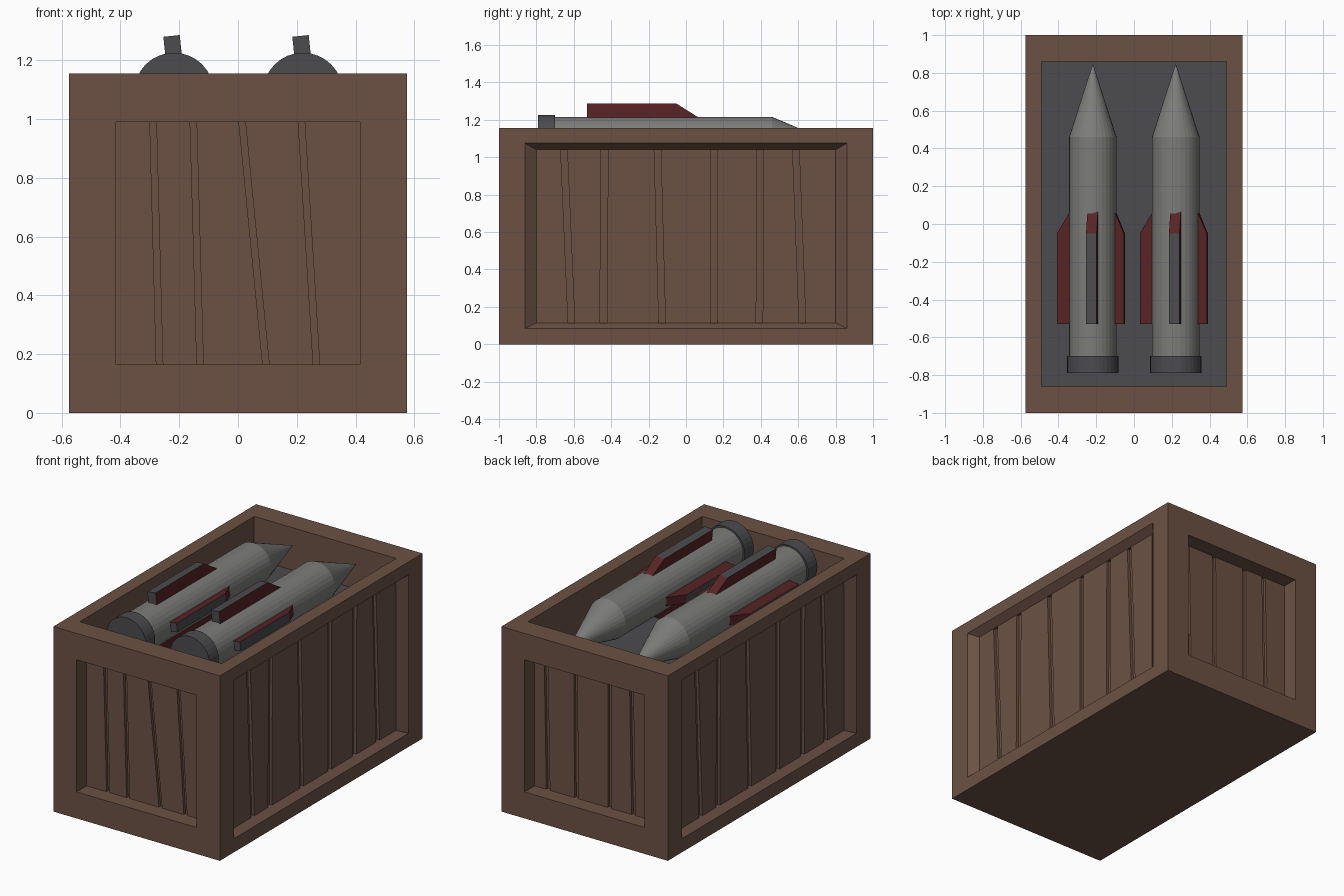
import bpy, bmesh, math
from mathutils import Vector, Matrix

if "Cube" in bpy.data.objects:
    bpy.data.objects.remove(bpy.data.objects["Cube"])


def material(name, rgb):
    m = bpy.data.materials.new(name)
    m.diffuse_color = (*rgb, 1)
    m.use_nodes = True
    m.node_tree.nodes["Principled BSDF"].inputs["Base Color"].default_value = m.diffuse_color
    return m


WOOD = material("brown wood", (0.150, 0.083, 0.058))
DARK = material("dark grey metal", (0.072, 0.072, 0.080))
LIGHT = material("light grey metal", (0.20, 0.20, 0.195))
RED = material("dark red paint", (0.095, 0.017, 0.018))


def finish(name, bm, mats, recalc=True):
    if recalc:
        bmesh.ops.recalc_face_normals(bm, faces=bm.faces)
    me = bpy.data.meshes.new(name)
    bm.to_mesh(me)
    bm.free()
    for m in mats:
        me.materials.append(m)
    ob = bpy.data.objects.new(name, me)
    bpy.context.collection.objects.link(ob)
    return ob


W, L, H = 0.575, 1.0, 1.155       # crate half width, half length, height
IW, IL, FLOOR = 0.49, 0.86, 0.89  # inner opening and floor level
GROOVE = 0.018


def side(name, angle, dist, half, opening, inner, depth, gaps):
    """One crate side: u runs right, z up, d goes inwards; turned about z."""
    bm = bmesh.new()
    rot = Matrix.Rotation(angle, 3, 'Z')

    def face(*pts):
        bm.faces.new([bm.verts.new(rot @ Vector((u, d - dist, z))) for u, z, d in pts])

    def ring(a, b):
        for i in range(4):
            j = (i + 1) % 4
            face(a[i], a[j], b[j], b[i])

    def rect(u, z0, z1, d):
        return [(-u, z0, d), (u, z0, d), (u, z1, d), (-u, z1, d)]

    iu, z0, z1 = inner
    ring(rect(half, 0, H, 0), rect(*opening, 0))
    ring(rect(*opening, 0), rect(iu, z0, z1, depth))
    # planks with slanted grooves between them
    deep = depth + GROOVE
    tl, bl = -iu, -iu
    for top, bot, w in gaps:
        face((bl, z0, depth), (bot, z0, depth), (top, z1, depth), (tl, z1, depth))
        tr, br = top + w, bot + w
        face((bot, z0, depth), (bot, z0, deep), (top, z1, deep), (top, z1, depth))
        face((bot, z0, deep), (br, z0, deep), (tr, z1, deep), (top, z1, deep))
        face((br, z0, deep), (br, z0, depth), (tr, z1, depth), (tr, z1, deep))
        face((bot, z0, depth), (br, z0, depth), (br, z0, deep), (bot, z0, deep))
        face((top, z1, deep), (tr, z1, deep), (tr, z1, depth), (top, z1, depth))
        tl, bl = tr, br
    face((bl, z0, depth), (iu, z0, depth), (iu, z1, depth), (tl, z1, depth))
    finish(name, bm, [WOOD], recalc=False)


# four crate sides
end_open = (0.415, 0.165, 0.99)
long_open, long_in = (0.86, 0.085, 1.075), (0.80, 0.115, 1.04)
front_gaps = [(-0.30, -0.278, 0.022), (-0.163, -0.14, 0.022),
              (0.003, 0.084, 0.022), (0.205, 0.256, 0.022)]
back_gaps = [(-0.35, -0.335, 0.025), (-0.145, -0.14, 0.025),
             (0.09, 0.09, 0.025), (0.24, 0.255, 0.025)]
long_gaps = [(-0.67, -0.63, 0.035), (-0.455, -0.46, 0.038), (-0.17, -0.145, 0.035),
             (0.13, 0.13, 0.035), (0.38, 0.375, 0.035), (0.57, 0.605, 0.035)]
side("crate_front", 0, L, W, end_open, end_open, 0.10, front_gaps)
side("crate_back", math.pi, L, W, end_open, end_open, 0.10, back_gaps)
side("crate_right", math.pi / 2, W, L, long_open, long_in, 0.045, long_gaps)
side("crate_left", -math.pi / 2, W, L, long_open, long_in, 0.045, long_gaps)

# rim, inner walls, floor and underside
bm = bmesh.new()


def loop(x, y, z):
    return [bm.verts.new(p) for p in ((-x, -y, z), (x, -y, z), (x, y, z), (-x, y, z))]


outer, top, low, base = loop(W, L, H), loop(IW, IL, H), loop(IW, IL, FLOOR), loop(W, L, 0)
for a, b in ((outer, top), (top, low)):
    for i in range(4):
        j = (i + 1) % 4
        bm.faces.new((a[i], a[j], b[j], b[i]))
bm.faces.new(low).material_index = 1
bm.faces.new(base[::-1])
finish("crate_rim_and_floor", bm, [WOOD, DARK], recalc=False)


AXIS = 1.09  # height of the rocket axis


def lathe(name, cx, rings, mat, tip=None, n=32):
    """Flat-sided round part along y from (y, radius) rings."""
    bm = bmesh.new()
    loops = [[bm.verts.new((cx + r * math.sin(2 * math.pi * i / n), y,
                            AXIS + r * math.cos(2 * math.pi * i / n)))
              for i in range(n)] for y, r in rings]
    for a, b in zip(loops, loops[1:]):
        for i in range(n):
            j = (i + 1) % n
            bm.faces.new((a[i], a[j], b[j], b[i]))
    bm.faces.new(loops[0])
    if tip:
        t = bm.verts.new(tip)
        for i in range(n):
            bm.faces.new((loops[-1][i], loops[-1][(i + 1) % n], t))
    else:
        bm.faces.new(loops[-1])
    finish(name, bm, [mat])


def fin(name, cx, angle, reach, shift):
    """Red plate with grey rear and outer edge, turned about the rocket axis."""
    bm = bmesh.new()
    prof = [(-0.53, 0.09), (-0.53, reach), (-0.05, reach), (0.065, 0.12), (0.065, 0.09)]
    a, b = [[bm.verts.new((shift + s * 0.028, y, z)) for y, z in prof] for s in (-1, 1)]
    bm.faces.new(a)
    bm.faces.new(b[::-1])
    for i in range(5):
        j = (i + 1) % 5
        f = bm.faces.new((a[i], a[j], b[j], b[i]))
        f.material_index = 1 if i in (0, 1) else 0
    bm.transform(Matrix.Translation((cx, 0, AXIS)) @ Matrix.Rotation(angle, 4, 'Y'))
    finish(name, bm, [RED, DARK])


# two rockets: body with drooping nose, tail collar, four fins each
for tag, cx in (("left", -0.218), ("right", 0.221)):
    lathe(tag + "_rocket_body", cx, [(-0.72, 0.126), (0.46, 0.126)], LIGHT,
          tip=(cx, 0.85, 1.05))
    lathe(tag + "_rocket_collar", cx, [(-0.79, 0.136), (-0.70, 0.136)], DARK)
    tilt = math.radians(-6)
    for part, k, reach, shift in (("top", 0, 0.193, 0.012), ("right", 1, 0.168, 0),
                                  ("bottom", 2, 0.193, 0), ("left", 3, 0.188, 0)):
        fin(f"{tag}_rocket_{part}_fin", cx, tilt + k * math.pi / 2, reach, shift)
